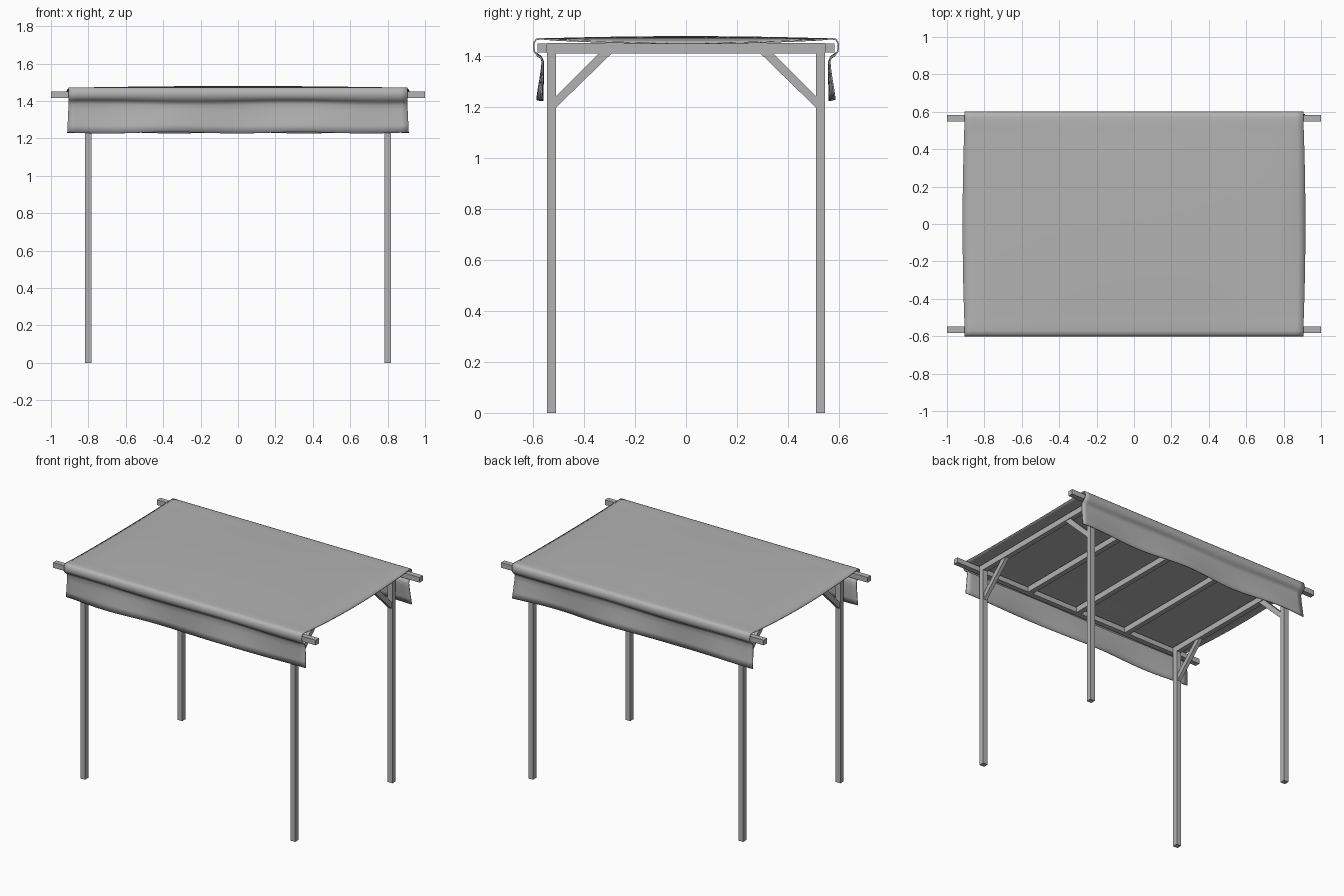
import bpy
import bmesh
import math
from mathutils import Vector

cube = bpy.data.objects.get("Cube")
if cube:
    bpy.data.objects.remove(cube, do_unlink=True)

grey = bpy.data.materials.new("plain grey")
grey.use_nodes = True
grey.diffuse_color = (0.45, 0.45, 0.45, 1)
grey.node_tree.nodes["Principled BSDF"].inputs["Base Color"].default_value = (0.45, 0.45, 0.45, 1)


def add_object(name, bm):
    bmesh.ops.recalc_face_normals(bm, faces=bm.faces)
    mesh = bpy.data.meshes.new(name)
    bm.to_mesh(mesh)
    bm.free()
    mesh.materials.append(grey)
    obj = bpy.data.objects.new(name, mesh)
    bpy.context.collection.objects.link(obj)
    return obj


def box(name, centre, size):
    bm = bmesh.new()
    bmesh.ops.create_cube(bm, size=1)
    bmesh.ops.scale(bm, vec=size, verts=bm.verts)
    bmesh.ops.translate(bm, vec=centre, verts=bm.verts)
    return add_object(name, bm)


def brace(name, x, side):
    # Diagonal with ends cut flush against the post and the rafter
    outline = [(0.51, 1.20), (0.51, 1.245), (0.342, 1.412), (0.292, 1.412)]
    bm = bmesh.new()
    face = bm.faces.new([bm.verts.new((x - 0.013, side * y, z)) for y, z in outline])
    out = bmesh.ops.extrude_face_region(bm, geom=[face])
    moved = [v for v in out["geom"] if isinstance(v, bmesh.types.BMVert)]
    bmesh.ops.translate(bm, vec=(0.026, 0, 0), verts=moved)
    return add_object(name, bm)


# Timber frame
for side, end in ((-1, "front"), (1, "back")):
    box(end + "_beam", (0, side * 0.565, 1.433), (2, 0.036, 0.035))
    for x, hand in ((-0.8, "right"), (0.8, "left")):
        box(f"{end}_{hand}_post", (x, side * 0.528, 0.706), (0.036, 0.036, 1.412))
        brace(f"{end}_{hand}_brace", x, side)
for i in range(5):
    box(f"rafter_{i + 1}", (-0.8 + 0.4 * i, 0, 1.4325), (0.036, 1.094, 0.041))

# Draped cloth: flat roof, roll over each beam, pinch, hanging flap
drape = [(0.52, 1.468), (0.57, 1.470), (0.588, 1.467), (0.597, 1.455), (0.599, 1.435),
         (0.595, 1.418), (0.582, 1.405), (0.569, 1.396), (0.563, 1.380), (0.564, 1.35),
         (0.567, 1.31), (0.571, 1.27), (0.574, 1.23)]
roof = [(-0.52 + 1.04 * i / 20, 1.468) for i in range(1, 20)]
profile = [(-y, z) for y, z in reversed(drape)] + roof + drape


def cloth_point(u, y, z):
    hang = max(0.0, min(1.0, (1.40 - z) / 0.17))
    over = max(0.0, 1 - (y / 0.57) ** 2) if z > 1.46 else 0.0
    side = 1 if y > 0 else -1
    half = 0.905 + 0.011 * over + 0.008 * hang
    x = u * half
    # Roof swells gently in the middle and droops past the outer rafters
    z += 0.009 * over * math.cos(u * math.pi / 2)
    droop = max(0.0, (abs(u) - 0.86) / 0.14)
    z -= 0.016 * over * droop ** 1.5
    # Flap ripples and an uneven hem
    y += side * 0.011 * hang * math.sin(7.5 * x + side)
    z += 0.004 * hang * math.sin(9 * x + 1.5 * side)
    z += 0.003 * math.sin(6 * x) * (1 if 1.37 < z < 1.41 else 0)
    return Vector((x, y, z))


bm = bmesh.new()
columns = 48
rows = [[bm.verts.new(cloth_point(-1 + 2 * i / columns, y, z)) for i in range(columns + 1)]
        for y, z in profile]
for low, high in zip(rows, rows[1:]):
    for i in range(columns):
        bm.faces.new((low[i], low[i + 1], high[i + 1], high[i]))
cloth = add_object("canopy_cloth", bm)
thick = cloth.modifiers.new("thickness", 'SOLIDIFY')
thick.thickness = 0.006
thick.offset = 0

bpy.ops.object.select_all(action='DESELECT')
cloth.select_set(True)
bpy.context.view_layer.objects.active = cloth
bpy.ops.object.shade_smooth_by_angle(angle=math.radians(50))
